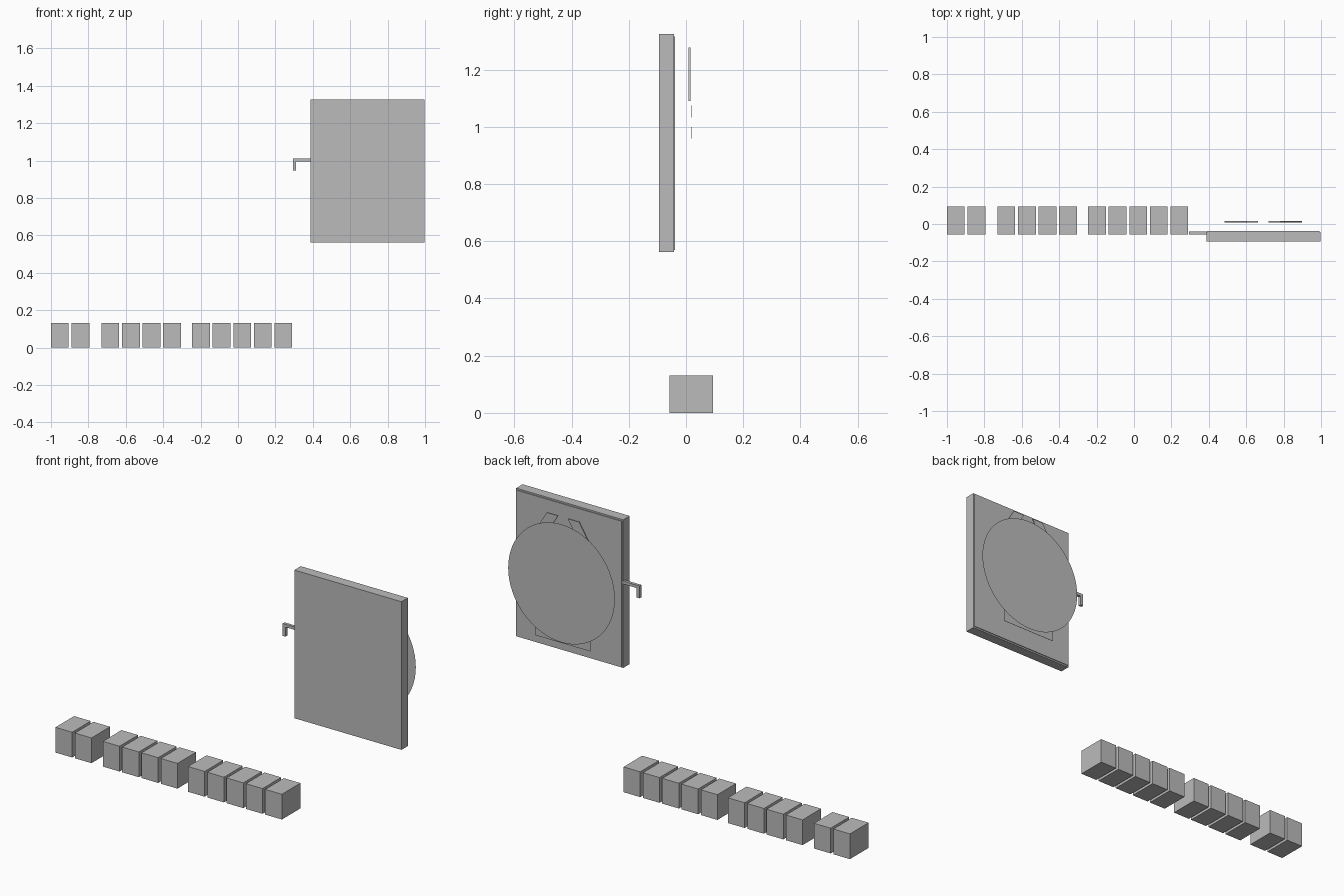
import bpy, bmesh, math

if "Cube" in bpy.data.objects:
    bpy.data.objects.remove(bpy.data.objects["Cube"])

grey = bpy.data.materials.new("plain grey")
grey.diffuse_color = (0.5, 0.5, 0.5, 1)
grey.use_nodes = True
grey.node_tree.nodes["Principled BSDF"].inputs["Base Color"].default_value = grey.diffuse_color


def prism(name, outline, y0, y1):
    """Extrude an (x, z) outline from y0 to y1; a flat sheet if they are equal."""
    bm = bmesh.new()
    face = bm.faces.new([bm.verts.new((x, y0, z)) for x, z in outline])
    if y1 != y0:
        ret = bmesh.ops.extrude_face_region(bm, geom=[face])
        verts = [v for v in ret["geom"] if isinstance(v, bmesh.types.BMVert)]
        bmesh.ops.translate(bm, vec=(0, y1 - y0, 0), verts=verts)
        bmesh.ops.recalc_face_normals(bm, faces=bm.faces)
    me = bpy.data.meshes.new(name)
    bm.to_mesh(me)
    bm.free()
    me.materials.append(grey)
    ob = bpy.data.objects.new(name, me)
    bpy.context.collection.objects.link(ob)
    return ob


def box(name, x0, x1, y0, y1, z0, z1):
    return prism(name, [(x0, z0), (x1, z0), (x1, z1), (x0, z1)], y0, y1)


# Row of blocks in groups of two, four and five
for start, count in ((-1.0, 2), (-0.73, 4), (-0.245, 5)):
    for i in range(count):
        x = start + i * 0.11
        box("block", x, x + 0.095, -0.057, 0.094, 0, 0.13)

# Upright panel with a slightly smaller backing sheet
box("panel", 0.387, 0.997, -0.094, -0.042, 0.562, 1.325)
box("panel_backing", 0.393, 0.991, -0.042, -0.038, 0.57, 1.317)

# L-shaped handle on the panel's left edge
prism("handle", [(0.392, 0.995), (0.392, 1.01), (0.293, 1.01),
                 (0.293, 0.946), (0.309, 0.946), (0.309, 0.995)], -0.055, -0.04)

# Round disc floating behind the panel
CX, CZ, R = 0.691, 0.942, 0.304
prism("disc", [(CX + R * math.cos(a * math.tau / 64), CZ + R * math.sin(a * math.tau / 64))
               for a in range(64)], 0.026, 0.026)

# Two slanted ribbons, mirrored about the disc centre
for s in (-1, 1):
    prism("ribbon", [(CX + s * x, z) for x, z in
                     ((0.028, 1.278), (0.092, 1.278), (0.207, 1.09), (0.143, 1.09))],
          0.009, 0.015)

# Name plate and two thin strips on the front of the disc
box("plate", CX - 0.157, CX + 0.157, 0.0155, 0.0165, 0.63, 0.73)
box("upper_strip", CX - 0.16, CX + 0.16, 0.018, 0.019, 1.033, 1.075)
box("lower_strip", CX - 0.13, CX + 0.13, 0.018, 0.019, 0.96, 1.0)
